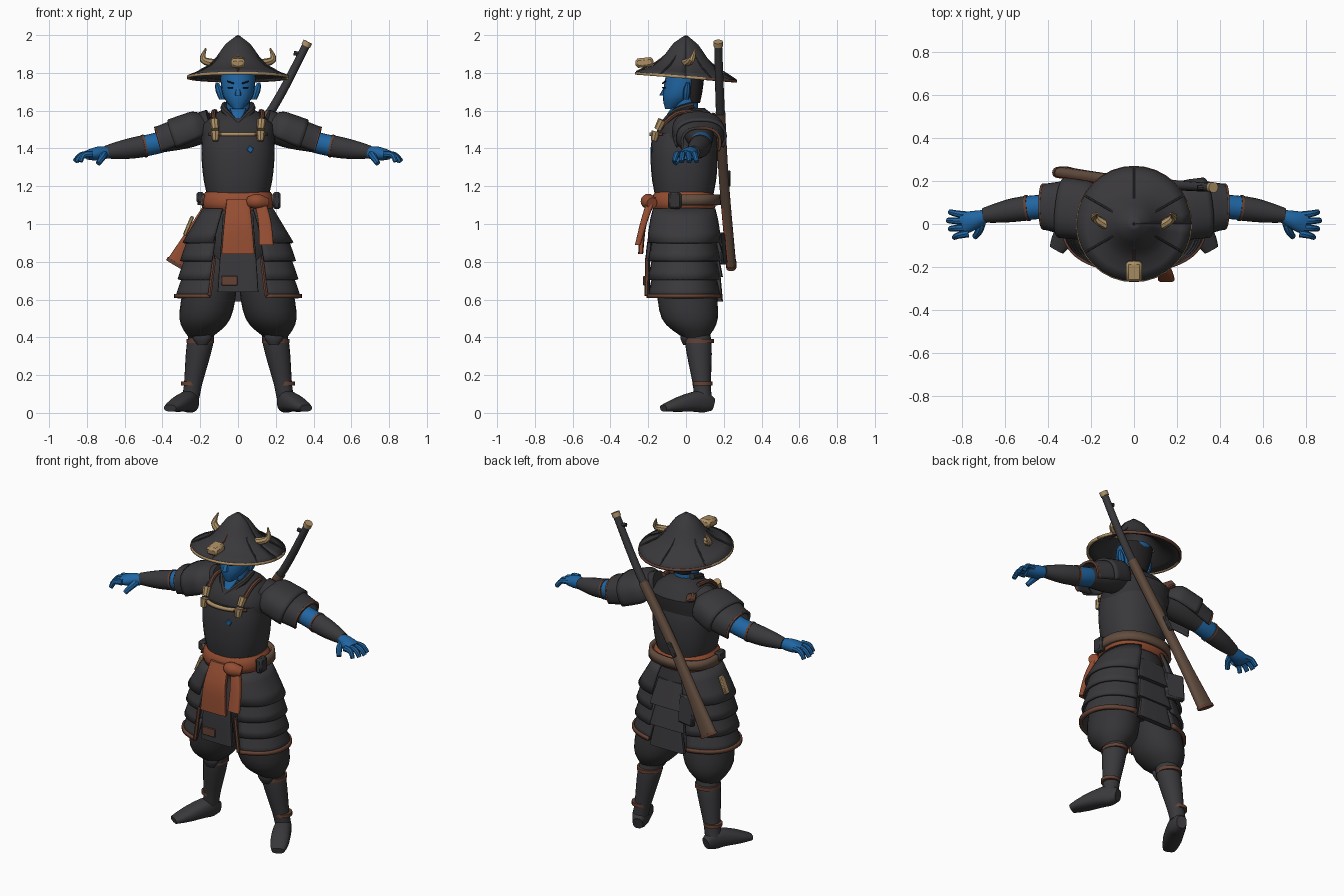
import bpy, bmesh, math
from mathutils import Vector

if "Cube" in bpy.data.objects:
    bpy.data.objects.remove(bpy.data.objects["Cube"])


def material(name, *colour):
    mat = bpy.data.materials.new(name)
    mat.use_nodes = True
    mat.diffuse_color = (*colour, 1)
    shader = mat.node_tree.nodes["Principled BSDF"]
    shader.inputs["Base Color"].default_value = (*colour, 1)
    shader.inputs["Roughness"].default_value = .8
    return mat


CHARCOAL = material("charcoal", .041, .039, .043)
CLOTH = material("dark_cloth", .034, .033, .036)
SKIN = material("blue_skin", .014, .13, .36)
ORANGE = material("orange_sash", .3, .075, .032)
BROWN = material("brown_trim", .13, .055, .035)
WOOD = material("wood", .125, .075, .05)
BONE = material("bone", .42, .28, .13)
BLACK = material("black_hair", .018, .016, .016)
UP, BACK = Vector((0, 0, 1)), Vector((0, 1, 0))
FULL = (0, 360)
SIDES = (("left", 1), ("right", -1))


def along(values, t):
    """Smooth curve through evenly spaced values or points."""
    last = len(values) - 1
    if last == 0:
        return values[0]
    i = min(int(t * last), last - 1)
    u = t * last - i
    before, a, b, after = (values[max(0, min(last, i + k))] for k in (-1, 0, 1, 2))
    start, end = (b - before) * .5, (after - a) * .5
    return a + start * u + ((b - a) * 3 - start * 2 - end) * u**2 + ((a - b) * 2 + start + end) * u**3


def span(path, first, last, steps=4):
    """Part of a path between two fractions of its length."""
    points = [Vector(p) for p in path]
    return [along(points, first + (last - first) * k / steps) for k in range(steps + 1)]


def column(low, high, x=0, y=0):
    return [(x, y, low), (x, y, high)]


def superellipse(value, power):
    return math.copysign(abs(value) ** (2 / power), value)


def loft(name, path, radii, mat, squash=(1,), axis=None, arc=None, power=2, sides=20, steps=8,
         thick=.014, tilt=0, mirror=1):
    """Skin cross-sections along a path: level ones, or square to the path if an axis is given."""
    bm = bmesh.new()
    centres = span(path, 0, 1, steps)
    start, end = arc or FULL
    loops = []
    for i, centre in enumerate(centres):
        a, b = Vector((1, 0, 0)), BACK
        if axis:
            forward = (centres[min(i + 1, steps)] - centres[max(i - 1, 0)]).normalized()
            a = (axis - forward * axis.dot(forward)).normalized()
            b = forward.cross(a)
        radius = max(along(radii, i / steps), .003)
        wide = radius * along(squash, i / steps)
        loop = []
        for k in range(sides + bool(arc)):
            angle = math.radians(start + (end - start) * k / sides)
            p = centre + a * radius * superellipse(math.cos(angle), power) + b * wide * superellipse(math.sin(angle), power)
            loop.append(bm.verts.new((p.x * mirror, p.y, p.z + tilt * p.y)))
        loops.append(loop)
    for low, high in zip(loops, loops[1:]):
        for k in range(sides):
            n = (k + 1) % len(low)
            bm.faces.new((low[k], low[n], high[n], high[k]))
    if not arc:
        bm.faces.new(loops[0])
        bm.faces.new(loops[-1])
    bmesh.ops.recalc_face_normals(bm, faces=bm.faces)
    mesh = bpy.data.meshes.new(name)
    bm.to_mesh(mesh)
    bm.free()
    mesh.materials.append(mat)
    ob = bpy.data.objects.new(name, mesh)
    bpy.context.collection.objects.link(ob)
    if arc:
        solid = ob.modifiers.new("thickness", "SOLIDIFY")
        solid.thickness, solid.offset = thick, 0
    return ob


def pair(name, *args, **options):
    for side, mirror in SIDES:
        loft(side + "_" + name, *args, mirror=mirror, **options)


def box(name, place, size, mat, turn=(0, 0, 0)):
    bpy.ops.mesh.primitive_cube_add(size=1, location=place, rotation=turn)
    ob = bpy.context.object
    ob.name = name
    ob.scale = size
    bpy.ops.object.transform_apply(location=False, rotation=False, scale=True)
    ob.data.materials.append(mat)
    bevel = ob.modifiers.new("bevel", "BEVEL")
    bevel.width = min(size) / 4


# Head, neck and hair
loft("neck", column(1.5, 1.7), [.07, .06], SKIN)
loft("head", [(0, -.08, 1.61), (0, -.035, 1.68), (0, 0, 1.8)], [.028, .08, .095], SKIN, squash=(1.1,))
loft("hair", column(1.64, 1.8, y=.04), [.055, .08, .095], BLACK, squash=(.62,))
loft("nose", [(0, -.125, 1.68), (0, -.1, 1.74)], [.017, .008], SKIN, sides=8)
pair("ear", [(.085, 0, 1.66), (.112, .01, 1.75)], [.015, .02, .008], SKIN, sides=8)
for side, mirror in SIDES:
    box(side + "_eye", (mirror * .04, -.117, 1.722), (.03, .009, .008), BLACK, (0, 0, mirror * .4))
    box(side + "_eyebrow", (mirror * .04, -.116, 1.75), (.04, .009, .007), BLACK, (0, -mirror * .3, mirror * .4))

# Wide hat with rim, seams, horns and crest
PEAK, BRIM, TILT = 1.992, 1.78, -.08
hat_radii = [0, .06, .105, .167, .264]
loft("hat", column(PEAK, BRIM), hat_radii, CHARCOAL, arc=FULL, sides=32, tilt=TILT)
rim = loft("hat_rim", column(BRIM + .004, BRIM - .01), [.264], BONE, arc=FULL, sides=32, tilt=TILT, steps=2)
rim.data.materials.append(BROWN)
for face in rim.data.polygons:
    face.material_index = int(face.center.y > .08)
for k in range(6):
    angle = math.tau * k / 6 - math.pi / 2
    out = Vector((math.cos(angle), math.sin(angle), 0))
    seam = [out * along(hat_radii, t / 8) + UP * (PEAK + (BRIM - PEAK) * t / 8 + .004) for t in range(9)]
    loft("hat_seam", seam, [.005], CHARCOAL if k else BROWN, axis=out.cross(UP), sides=6, tilt=TILT)
box("hat_crest", (0, -.22, 1.855), (.075, .095, .05), BONE, (.1, 0, 0))
pair("horn", [(.12, -.01, 1.85), (.185, .03, 1.87), (.17, .05, 1.93)], [.022, .018, .004], BONE, axis=BACK, sides=8)

# Torso, breastplate, collar and chest fittings
loft("shirt", [(0, -.02, 1.1), (0, 0, 1.4), (0, .03, 1.615)], [.165, .165, .19, .19, .07], CLOTH,
     squash=(.9, .8, .95), power=2.3, sides=28)
loft("breastplate", column(1.16, 1.48, y=-.01), [.166, .185, .194, .183], CHARCOAL, squash=(.94, .91), power=2.3, sides=28)
loft("breastplate_trim", column(1.468, 1.482, y=-.01), [.19], BROWN, squash=(.9,), arc=(-140, -40), power=2.3, steps=1)
loft("chest_cord", column(1.465, 1.485, y=-.005), [.195], BONE, squash=(.92,), arc=(-125, -55), steps=1, thick=.018)
loft("throat", [(0, -.13, 1.53), (0, -.06, 1.615)], [.008, .045], SKIN, squash=(.4,))
box("chest_stud", (.065, -.182, 1.395), (.028, .009, .028), SKIN, (0, .6, 0))
pair("collar", [(.07, .04, 1.63), (.07, -.05, 1.6), (0, -.125, 1.525)], [.018], CLOTH, axis=UP, sides=8)
pair("shoulder_strap", [(.12, .05, 1.595), (.13, -.05, 1.585), (.12, -.145, 1.5)], [.013], BROWN, axis=UP, sides=8)
pair("upper_toggle", [(.125, -.125, 1.55), (.12, -.15, 1.5)], [.024, .02], BONE, axis=BACK, sides=8)
pair("lower_toggle", [(.12, -.158, 1.49), (.12, -.17, 1.44)], [.025, .017], BONE, axis=BACK, sides=8)
box("back_strap", (-.12, .135, 1.545), (.11, .03, .05), BROWN, (.5, .5, -.4))

# Arms and shoulder guards, as stretches of one arm line
ARM = [(.14, .05, 1.53), (.42, .08, 1.43), (.7, .04, 1.38)]
GUARD = {"axis": UP, "arc": (-120, 120), "power": 2.4}
pair("sleeve", span(ARM, 0, .49), [.08, .08, .055], CLOTH, axis=UP)
pair("upper_guard", span(ARM, .04, .36), [.04, .088, .095, .096], CHARCOAL, squash=(1.4,), **GUARD)
pair("lower_guard", span(ARM, .28, .5), [.087, .08], CHARCOAL, squash=(1.45, 1.25), **GUARD)
pair("guard_trim", span(ARM, .488, .503), [.081], BROWN, squash=(1.25,), **GUARD)
pair("elbow", span(ARM, .45, .65), [.056], SKIN, axis=UP)
pair("bracer", span(ARM, .62, 1), [.058, .054, .044, .034], CHARCOAL, axis=UP)
pair("bracer_trim", span(ARM, .615, .633), [.061], BROWN, axis=UP)

# Hands
pair("palm", [(.68, .04, 1.38), (.8, 0, 1.365)], [.028, .037, .024], SKIN, squash=(1, 1.15, 2), axis=UP)
for k, reach in enumerate((.07, .08, .07, .05)):
    y = .04 - .028 * k
    finger = [(.77, y, 1.37), (.79 + reach / 2, y * 1.2, 1.365), (.785 + reach, y * 1.4, 1.33)]
    pair("finger", finger, [.018, .013], SKIN, axis=UP, sides=8)
pair("thumb", [(.71, .01, 1.37), (.72, -.03, 1.35), (.74, -.06, 1.32)], [.022, .014], SKIN, axis=UP, sides=8)

# Hips, trousers, shins and feet
loft("hips", column(.66, 1.08), [.1, .2, .17], CLOTH, squash=(.8,))
pair("trouser", [(.2, .05, .4), (.175, .02, .5), (.14, 0, .7), (.1, 0, .85)], [.062, .135, .138, .1], CLOTH,
     squash=(1.1,), steps=12, sides=24)
pair("shin", [(.19, .06, .43), (.25, .09, .08)], [.066, .07, .06, .048, .046], CHARCOAL)
pair("knee_band", column(.37, .39, x=.2, y=.07), [.072], BROWN, squash=(1.08,), steps=1)
pair("ankle_band", column(.145, .165, x=.249, y=.088), [.053], BROWN, steps=1)
pair("knee_guard", column(.36, .44, x=.19), [.025, .05, .04], CHARCOAL, squash=(.6,))
pair("foot", [(.235, .14, .045), (.27, .05, .06), (.36, -.12, .025)], [.035, .058, .045, .018], CHARCOAL,
     squash=(.85, .8, 1.2, 2), axis=UP, power=2.5)

# Layered skirt armour with hem and front edges
SKIRT = {"arc": (-66, 70), "power": 2.3}
for k in range(4):
    low, wide = .9 - .097 * k, .288 + .013 * k
    high, narrow = (low + .13, wide - .045) if k else (1.08, .18)
    pair("skirt_plate", column(high, low, y=-.012), [narrow, wide], CHARCOAL, squash=(.17 / narrow, .2 / wide), steps=3, **SKIRT)
pair("skirt_hem", column(.608, .63, y=-.012), [.329], BROWN, squash=(.62,), steps=1, thick=.018, **SKIRT)
pair("skirt_edge", [(.125, -.205, .82), (.15, -.21, .62)], [.011], BROWN, axis=BACK, sides=6)

# Front and back flaps
FLAT = {"squash": (.13,), "power": 5}
loft("front_flap", [(0, -.17, 1.05), (0, -.2, .85), (0, -.205, .64)], [.08, .108], CHARCOAL, **FLAT)
box("front_flap_patch", (-.045, -.222, .7), (.085, .009, .05), BROWN)
for k in range(3):
    top = 1 - .13 * k
    loft("back_flap", [(0, .14 + .015 * k, top), (0, .18, top - .15)], [.09, .12], CHARCOAL, **FLAT)

# Sash, belt, knot and pouches
loft("sash", column(1.07, 1.17, y=-.012), [.175, .193, .19, .172], ORANGE, squash=(.88,), power=2.3, sides=28)
loft("belt", column(1.1, 1.155), [.205, .2], WOOD, squash=(.86,), arc=(-25, 205), power=2.3, steps=1, thick=.02)
loft("sash_tail", [(0, -.175, 1.13), (0, -.225, 1), (0, -.24, .84)], [.06, .075, .088], ORANGE, squash=(.3, .15), power=4)
loft("short_sash_tail", [(.11, -.18, 1.14), (.14, -.22, 1.02), (.15, -.255, .89)], [.03, .038], ORANGE,
     squash=(.7, .4), power=4)
loft("sash_knot", [(.06, -.185, 1.115), (.1, -.2, 1.12), (.15, -.18, 1.11)], [.03, .04, .03], ORANGE, axis=UP)
box("left_pouch", (.205, -.06, 1.125), (.04, .07, .09), CLOTH)
box("right_pouch", (-.2, -.05, 1.14), (.04, .07, .06), CLOTH)
box("hip_charm", (-.262, 0, .99), (.02, .04, .11), BONE, (0, .4, 0))
box("back_pouch", (-.14, .185, .87), (.12, .035, .17), CHARCOAL, (.1, 0, -.2))

# Long gun slung across the back, as stretches of one line
GUN = [(.37, .17, 1.965), (.2, .18, 1.64), (-.06, .2, 1.24), (-.33, .24, .78)]
loft("gun_muzzle", span(GUN, 0, .04), [.025], BONE, axis=BACK, sides=12)
loft("gun_barrel", span(GUN, .03, .45), [.021, .024], CHARCOAL, axis=BACK, sides=12)
stock = loft("gun_stock", span(GUN, .38, .99), [.026], WOOD, squash=(1, 1.1, 1.3, 2.1), axis=BACK, power=2.6)
stock.data.materials.append(ORANGE)
for face in stock.data.polygons:
    face.material_index = int(face.normal.y < -.4 and face.center.z < 1.1)
loft("gun_butt", span(GUN, .98, 1), [.028], BROWN, squash=(2.1,), axis=BACK, power=2.6)
loft("gun_sight", [(.325, .17, 1.9), (.295, .17, 1.905)], [.012], CHARCOAL, axis=UP, sides=8)
box("gun_lock", (-.06, .225, 1.24), (.03, .02, .09), CHARCOAL, (0, .55, 0))

# Smooth shading with sharp edges kept
for ob in bpy.context.scene.objects:
    ob.select_set(ob.type == "MESH")
bpy.context.view_layer.objects.active = stock
bpy.ops.object.shade_smooth_by_angle(angle=math.radians(40))
